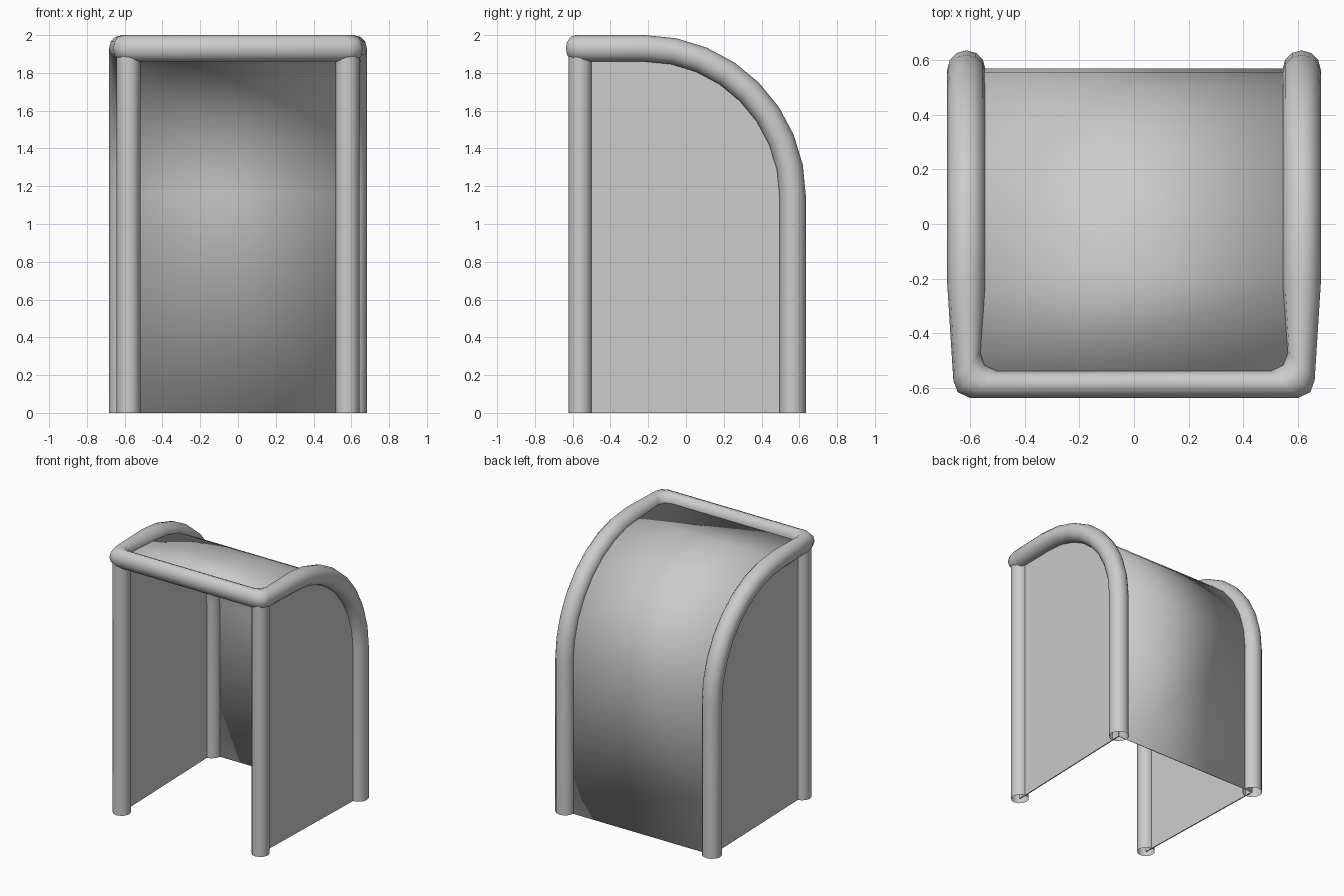
import bpy, bmesh
from math import sin, cos, pi
from mathutils import Vector as V

if "Cube" in bpy.data.objects:
    bpy.data.objects.remove(bpy.data.objects["Cube"])

R = 0.07                      # tube radius
BACK, ARC_Y, ARC_Z, ARC_R = 0.565, -0.22, 1.145, 0.785
SIDES = 12


def make(name, verts, faces, smooth=True, thick=0):
    me = bpy.data.meshes.new(name)
    bm = bmesh.new()
    vs = [bm.verts.new(v) for v in verts]
    for f in faces:
        bm.faces.new([vs[i] for i in f])
    bmesh.ops.recalc_face_normals(bm, faces=bm.faces)
    bm.to_mesh(me)
    bm.free()
    ob = bpy.data.objects.new(name, me)
    bpy.context.collection.objects.link(ob)
    if thick:
        m = ob.modifiers.new("thickness", 'SOLIDIFY')
        m.thickness, m.offset = thick, 0
    if smooth:
        bpy.context.view_layer.objects.active = ob
        ob.select_set(True)
        bpy.ops.object.shade_smooth_by_angle(angle=0.9)
        ob.select_set(False)
    return ob


def tube(name, rings):
    """Open tube through rings of (centre, side vector, up vector)."""
    verts = [c + s * cos(2 * pi * k / SIDES) + u * sin(2 * pi * k / SIDES)
             for c, s, u in rings for k in range(SIDES)]
    faces = [(i * SIDES + k, i * SIDES + (k + 1) % SIDES,
              (i + 1) * SIDES + (k + 1) % SIDES, (i + 1) * SIDES + k)
             for i in range(len(rings) - 1) for k in range(SIDES)]
    return make(name, verts, faces)


# Shared side profile (y, z, angle): back post, then eight-step arc to the roof
profile = [(BACK, 0, 0)] + [
    (ARC_Y + ARC_R * cos(a), ARC_Z + ARC_R * sin(a), a)
    for a in (pi / 2 * i / 8 for i in range(9))]

# Bent main frame: one tube up the back, over the roof and across the front
half = [(V((0.613, y, z)), V((R, 0, 0)), V((0, R * cos(a), R * sin(a))))
        for y, z, a in profile]
d = R * 0.71
for x, y in ((0.611, -0.5225), (0.595, -0.565), (0.55, -0.5865)):
    half.append((V((x, y, 1.93)), V((d, -d, 0)), V((0, 0, R))))
flip = [tuple(V((-v.x, v.y, v.z)) for v in ring) for ring in reversed(half)]
tube("bent_frame", half + flip)

# Front legs and side panels
for sx, side in ((1, "right"), (-1, "left")):
    tube("front_leg_" + side,
         [(V((sx * 0.58, -0.56, z)), V((0.0625, 0, 0)), V((0, 0.0625, 0)))
          for z in (0, 1.91)])
    outline = [(sx * (0.58 + 0.033 * (y + 0.56) / 1.125), y, z)
               for y, z, a in profile]
    outline += [(sx * 0.58, -0.56, 1.93), (sx * 0.58, -0.56, 0)]
    make("side_panel_" + side, outline, [range(len(outline))], False, 0.008)

# Curved back and roof panel
edge = [(0.613, y, z) for y, z, a in profile] + [(0.59, -0.57, 1.93)]
verts = [(s * x, y, z) for x, y, z in edge for s in (1, -1)]
make("back_and_roof_panel", verts,
     [(2 * i, 2 * i + 1, 2 * i + 3, 2 * i + 2) for i in range(len(edge) - 1)],
     True, 0.008)
